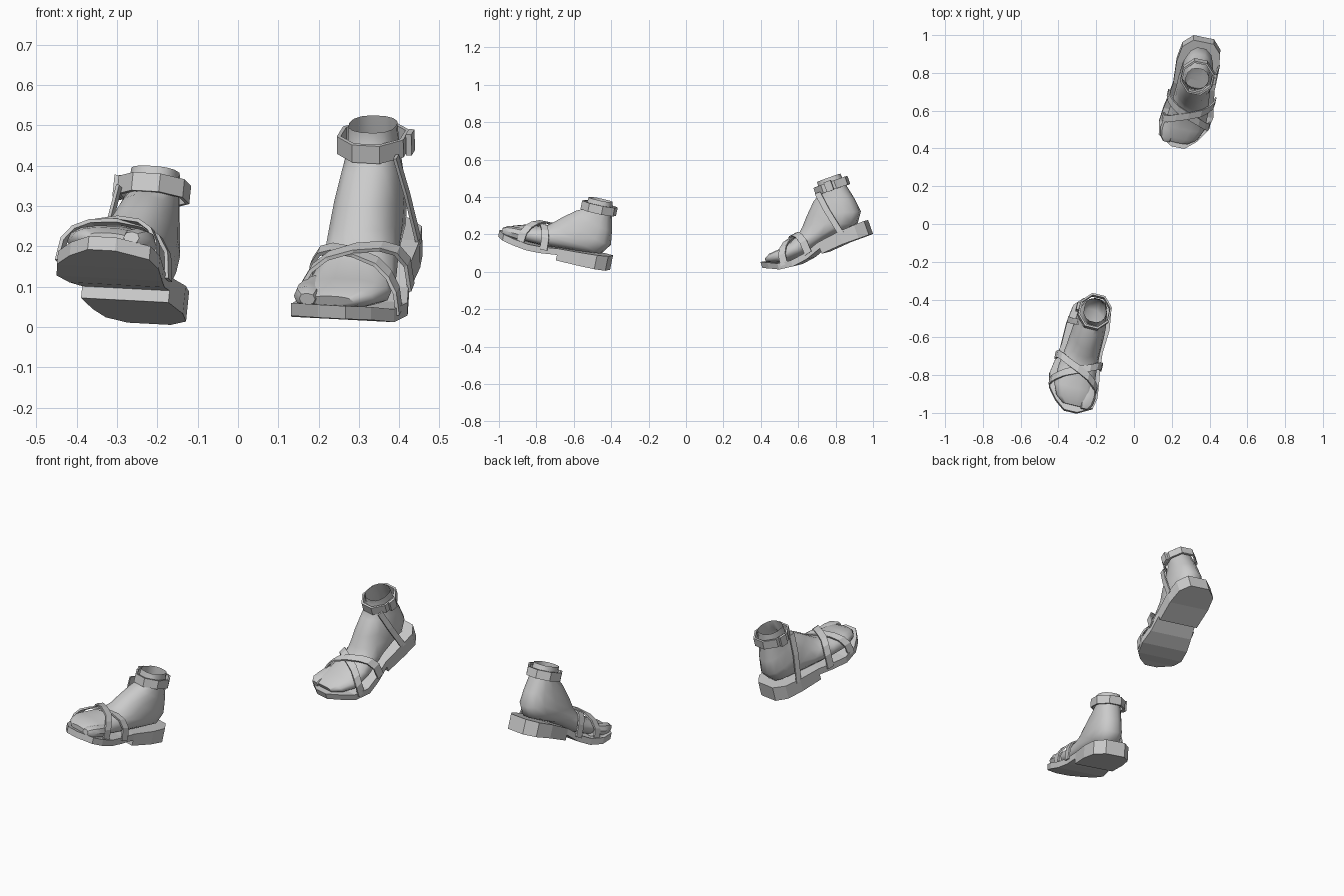
import bpy, bmesh, math
from mathutils import Matrix, Vector

cube = bpy.data.objects.get("Cube")
if cube:
    bpy.data.objects.remove(cube, do_unlink=True)

grey = bpy.data.materials.new("plain grey")
grey.use_nodes = True
grey.diffuse_color = (0.6, 0.6, 0.6, 1)
grey.node_tree.nodes["Principled BSDF"].inputs["Base Color"].default_value = (0.6, 0.6, 0.6, 1)


def interp(table, s):
    """Piecewise linear lookup in a list of (s, value)."""
    if s <= table[0][0]:
        return table[0][1]
    for (s0, v0), (s1, v1) in zip(table, table[1:]):
        if s <= s1:
            return v0 + (v1 - v0) * (s - s0) / (s1 - s0)
    return table[-1][1]


# Underside height of the sole along the foot, s = distance from the heel
UNDER = [(0, .045), (.265, .03), (.35, .02), (.42, .017), (.51, .03), (.62, .05)]
THICK = .034
# Sole outline: s, outer edge, inner edge
OUTLINE = [(0, -.06, .05), (.05, -.105, .1), (.14, -.118, .112), (.265, -.12, .103),
           (.35, -.133, .11), (.43, -.147, .122), (.51, -.13, .13),
           (.57, -.085, .118), (.615, -.03, .04)]
# Foot sections: top s, h, bottom s, h, half width, centre
SECTIONS = [(.18, .362, .05, .362, .06, 0), (.185, .30, .042, .30, .064, 0),
            (.235, .275, .022, .21, .073, 0), (.30, .225, .012, .135, .084, 0),
            (.34, .19, .05, .08, .088, 0), (.37, .165, .2, .065, .092, -.005),
            (.42, .148, .36, .053, .102, -.01), (.50, .137, .47, .055, .108, -.008),
            (.555, .12, .545, .065, .088, .0), (.585, .1, .58, .072, .055, .01)]
TOE = [(.46, .125, .46, .055, .035, .075), (.52, .125, .52, .062, .038, .08),
       (.565, .12, .565, .066, .033, .078), (.59, .105, .59, .075, .02, .072)]


class Foot:
    def __init__(self, name, mirror, origin, yaw, pitch, roll, bend):
        self.name, self.mirror, self.bend = name, mirror, bend
        self.matrix = (Matrix.Translation(origin)
                       @ Matrix.Rotation(math.radians(roll), 4, 'Y')
                       @ Matrix.Rotation(math.radians(yaw), 4, 'Z')
                       @ Matrix.Rotation(math.radians(pitch), 4, 'X'))

    def place(self, m, s, h):
        return self.matrix @ Vector((self.mirror * m, -s, h + interp(self.bend, s)))

    def loft(self, part, rings, cyclic=False, cap_start=True, smooth=None):
        """Skin a list of closed rings of (m, s, h) points."""
        bm = bmesh.new()
        loops = [[bm.verts.new(self.place(*p)) for p in r] for r in rings]
        n = len(loops[0])
        pairs = list(zip(loops, loops[1:]))
        if cyclic:
            pairs.append((loops[-1], loops[0]))
        for a, b in pairs:
            for i in range(n):
                j = (i + 1) % n
                bm.faces.new((a[i], a[j], b[j], b[i]))
        if not cyclic:
            bm.faces.new(loops[-1])
            if cap_start:
                bm.faces.new(loops[0])
        bmesh.ops.recalc_face_normals(bm, faces=bm.faces)
        mesh = bpy.data.meshes.new(self.name + "_" + part)
        bm.to_mesh(mesh)
        bm.free()
        mesh.materials.append(grey)
        ob = bpy.data.objects.new(mesh.name, mesh)
        bpy.context.collection.objects.link(ob)
        if smooth:
            bpy.ops.object.select_all(action='DESELECT')
            ob.select_set(True)
            bpy.context.view_layer.objects.active = ob
            bpy.ops.object.shade_smooth_by_angle(angle=math.radians(smooth))


def section(ts, th, bs, bh, hw, cx, n=14):
    """Rounded ring spanning from a top point to a bottom point."""
    ring = []
    for i in range(n):
        a = 2 * math.pi * i / n
        c, sn = math.cos(a), math.sin(a)
        t = .5 - .5 * math.copysign(abs(sn) ** .85, sn)
        x = cx + hw * math.copysign(abs(c) ** .85, c)
        ring.append((x, ts + (bs - ts) * t, th + (bh - th) * t))
    return ring


def sole_rings(limit, low, high):
    return [[(o, s, low(s)), (i, s, low(s)), (i, s, high(s)), (o, s, high(s))]
            for s, o, i in OUTLINE if s <= limit]


def band(inner_s, outer_s, lift, n=9, width=.04, thick=.009):
    """Strap arching over the forefoot from the inner to the outer sole edge."""
    rings = []
    for k in range(n):
        a = math.pi * k / (n - 1)
        c, sn = math.cos(a), math.sin(a)
        s = inner_s + (outer_s - inner_s) * (.5 - .5 * c)
        base = interp(UNDER, s) + .02
        top = .166 + lift - .12 * (s - .41)

        def point(r, ds):
            m = -.01 + (.121 + r) * math.copysign(abs(c) ** .75, c)
            return (m, s + ds, base + (top + r - base) * sn ** .75)
        rings.append([point(0, -width / 2), point(0, width / 2),
                      point(thick, width / 2), point(thick, -width / 2)])
    return rings


def ankle_ring(n=8):
    rings = []
    for k in range(n):
        a = 2 * math.pi * (k + .5) / n
        rings.append([(r * .92 * math.cos(a), .114 - r * math.sin(a), h)
                      for r, h in ((.088, .292), (.099, .292), (.099, .338), (.088, .338))])
    return rings


def build(foot):
    under = lambda s: interp(UNDER, s)
    foot.loft("sole", sole_rings(1, under, lambda s: under(s) + THICK))
    foot.loft("heel_block", sole_rings(.27, lambda s: 0, under))
    # Bare foot, open at the ankle, with the big toe
    foot.loft("bare_foot", [section(*s) for s in SECTIONS], cap_start=False, smooth=50)
    foot.loft("big_toe", [section(*s, n=8) for s in TOE], smooth=40)
    # Crossed forefoot straps
    foot.loft("front_strap_a", band(.475, .33, .004))
    foot.loft("front_strap_b", band(.34, .475, -.004))
    # Ankle strap and the outer side strap running down to the sole
    foot.loft("ankle_strap", ankle_ring(), cyclic=True)
    foot.loft("side_strap", [
        [(m, s - .016, h), (m, s + .016, h), (m - .008, s + .016, h), (m - .008, s - .016, h)]
        for m, s, h in ((-.068, .185, .305), (-.09, .165, .2), (-.11, .13, .06))])
    # Small buckle beside the ankle strap
    foot.loft("buckle", [[(m, s, h) for s, h in ((.09, .29), (.13, .29), (.13, .345), (.09, .345))]
                         for m in (-.086, -.1)])


build(Foot("right", 1, (-.215, -.42, .008), -13.5, -12, 3, [(0, 0), (1, 0)]))
build(Foot("left", -1, (.365, .99, .2), -11.6, 20, 3,
           [(.2, 0), (.265, -.01), (.33, -.028), (.42, -.04), (.5, -.045), (.6, -.022)]))
